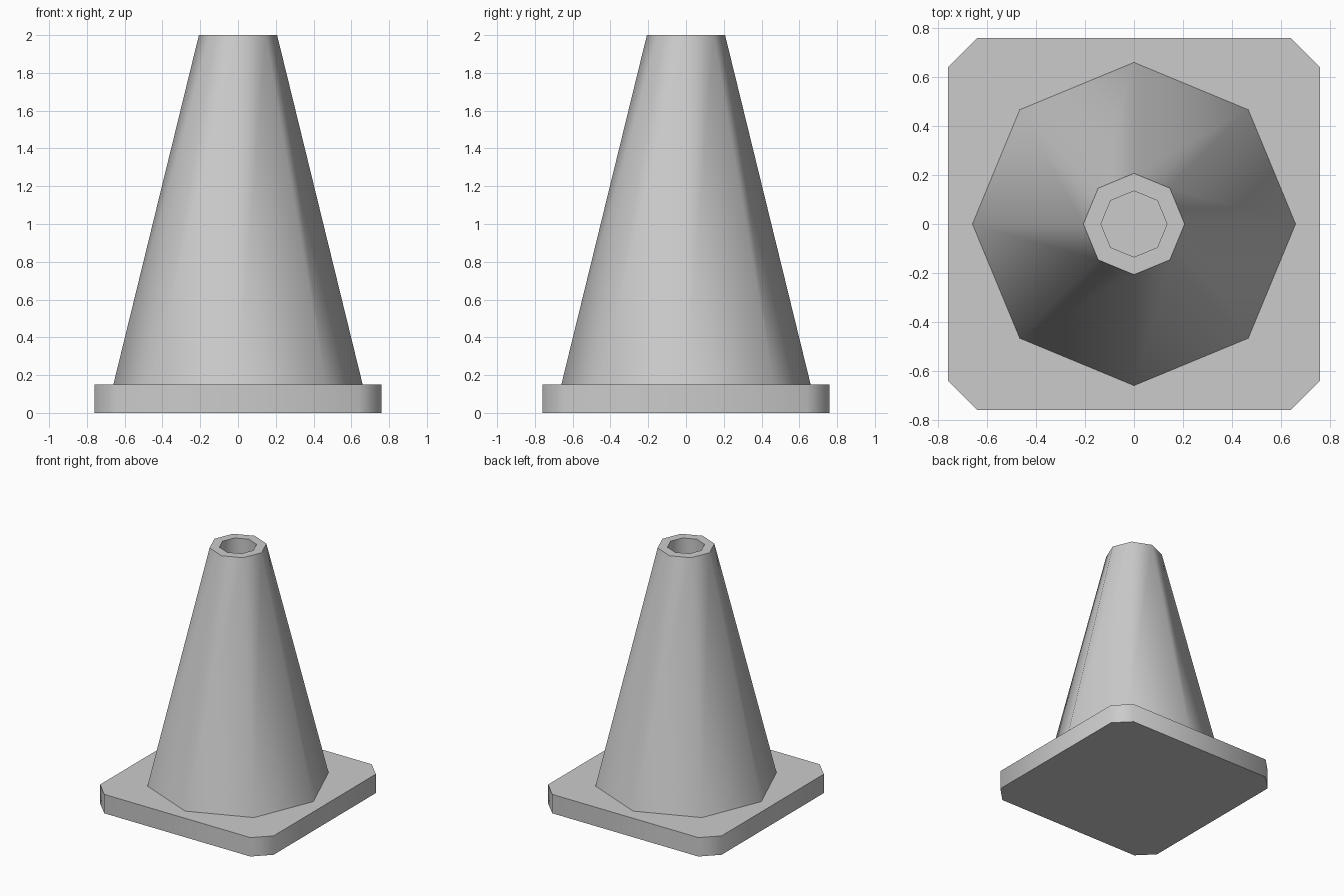
import bpy
import bmesh
from math import cos, sin, pi, radians

cube = bpy.data.objects.get("Cube")
if cube:
    bpy.data.objects.remove(cube, do_unlink=True)

SIDES = 8
BASE_TOP = 0.15
HALF, CORNER = 0.76, 0.64

grey = bpy.data.materials.new("plain grey")
grey.use_nodes = True
colour = (0.6, 0.6, 0.6, 1)
grey.diffuse_color = colour
grey.node_tree.nodes["Principled BSDF"].inputs["Base Color"].default_value = colour


def octagon(radius, z):
    return [(radius * cos(2 * pi * i / SIDES), radius * sin(2 * pi * i / SIDES), z)
            for i in range(SIDES)]


def chamfered_square(z):
    pts = [(HALF, -CORNER), (HALF, CORNER)]
    out = []
    for _ in range(4):
        out += [(x, y, z) for x, y in pts]
        pts = [(-y, x) for x, y in pts]
    return out


def loft(name, loops, cap_start=False):
    """Skin a stack of matching loops and cap the last one."""
    bm = bmesh.new()
    rings = [[bm.verts.new(p) for p in loop] for loop in loops]
    for a, b in zip(rings, rings[1:]):
        for i in range(len(a)):
            j = (i + 1) % len(a)
            bm.faces.new((a[i], a[j], b[j], b[i]))
    bm.faces.new(rings[-1])
    if cap_start:
        bm.faces.new(rings[0][::-1])
    mesh = bpy.data.meshes.new(name)
    bm.to_mesh(mesh)
    bm.free()
    mesh.materials.append(grey)
    obj = bpy.data.objects.new(name, mesh)
    bpy.context.collection.objects.link(obj)
    bpy.ops.object.select_all(action="DESELECT")
    obj.select_set(True)
    bpy.context.view_layer.objects.active = obj
    bpy.ops.object.shade_smooth_by_angle(angle=radians(50))
    return obj


# Square foot with cut corners
loft("base_plate", [chamfered_square(0), chamfered_square(BASE_TOP)], cap_start=True)

# Tapered body, flat rim and straight inner bore with a floor
loft("cone_body", [octagon(0.66, BASE_TOP), octagon(0.207, 2),
                   octagon(0.135, 2), octagon(0.135, BASE_TOP + 0.01)])
